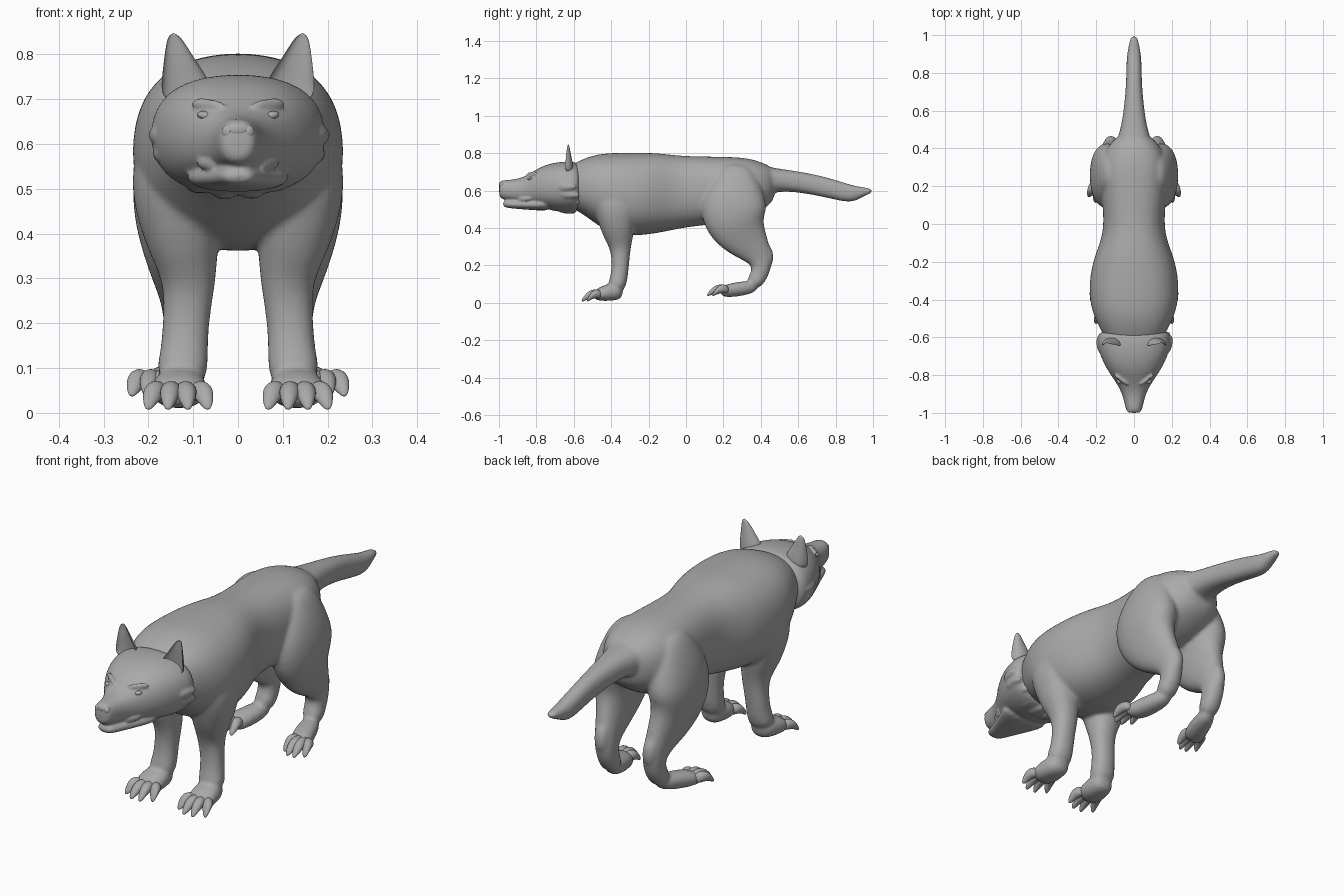
import bpy, bmesh, math, random
from mathutils import Vector

random.seed(4)
cube = bpy.data.objects.get("Cube")
if cube:
    bpy.data.objects.remove(cube)

grey = bpy.data.materials.new("fur grey")
grey.use_nodes = True
tone = (0.4, 0.4, 0.4, 1)
grey.diffuse_color = tone
grey.node_tree.nodes["Principled BSDF"].inputs["Base Color"].default_value = tone

X, Y, Z = Vector((1, 0, 0)), Vector((0, 1, 0)), Vector((0, 0, 1))
SIDES = {"left": 1, "right": -1}


def signed_power(value, power):
    return math.copysign(abs(value) ** power, value)


def loft(bm, rings, axis=None, side=1, sides=16, square=0.9, dent=1):
    """Skin a tube through rings of (x, y, z, half width, half depth)."""
    centres = [Vector((x * side, y, z)) for x, y, z, *radii in rings]
    loops = []
    for i, centre in enumerate(centres):
        ahead, behind = centres[min(i + 1, len(rings) - 1)], centres[max(i - 1, 0)]
        along = axis or (ahead - behind).normalized()
        across = (X - along * X.dot(along)).normalized()
        up = along.cross(across)
        width, depth = rings[i][-2:]
        loop = []
        for k in range(sides):
            angle = math.tau * k / sides
            u = signed_power(math.cos(angle), square) * width
            v = signed_power(math.sin(angle), square) * depth
            if v < 0:
                v *= dent
            loop.append(bm.verts.new(centre + (across * u + up * v) * 1.03))
        loops.append(loop)
    for lower, upper in zip(loops, loops[1:]):
        for k in range(sides):
            n = (k + 1) % sides
            bm.faces.new((lower[k], lower[n], upper[n], upper[k]))
    bm.faces.new(loops[0])
    bm.faces.new(loops[-1])


def spans(rows):
    """Turn (y, bottom, top, half width) rows into rings on the centre line."""
    return [(0, y, (low + top) / 2, w, (top - low) / 2) for y, low, top, w in rows]


def ridge(bm, centre, step, size, side):
    """Add a short spindle-shaped fold, thinner at both ends."""
    rings = []
    for f in (-1, 0, 1):
        spot = Vector(centre) + Vector(step) * f
        radius = size * (1 - abs(f) / 3)
        rings.append((*spot, radius, radius))
    loft(bm, rings, Y, side, sides=8)


def finish(name, bm, levels=2, voxel=0, smooth=0):
    bmesh.ops.recalc_face_normals(bm, faces=bm.faces)
    mesh = bpy.data.meshes.new(name)
    bm.to_mesh(mesh)
    bm.free()
    mesh.materials.append(grey)
    ob = bpy.data.objects.new(name, mesh)
    bpy.context.scene.collection.objects.link(ob)
    mesh.shade_smooth()
    rounding = ob.modifiers.new("round", "SUBSURF")
    rounding.levels = rounding.render_levels = levels
    if voxel:
        fuse = ob.modifiers.new("fuse", "REMESH")
        fuse.mode, fuse.voxel_size, fuse.use_smooth_shade = "VOXEL", voxel, True
        blend = ob.modifiers.new("blend", "SMOOTH")
        blend.factor, blend.iterations = 0.5, smooth
    return ob


def ball(name, centre, radii, tilt=0):
    bm = bmesh.new()
    bmesh.ops.create_icosphere(bm, subdivisions=2, radius=1)
    ob = finish(name, bm, levels=1)
    ob.location, ob.scale, ob.rotation_euler.y = centre, radii, tilt


# Body: torso, tail and four legs fused into one skin
body = bmesh.new()
torso = [
    (-.66, .53, .71, .12), (-.57, .49, .76, .17), (-.49, .43, .79, .21),
    (-.4, .37, .8, .235), (-.28, .36, .8, .232), (-.18, .37, .8, .21),
    (-.08, .39, .79, .17), (.02, .41, .78, .155), (.24, .43, .78, .18),
    (.35, .46, .77, .17), (.43, .51, .74, .125), (.48, .56, .71, .07)]
tail = [
    (.38, .58, .74, .11), (.47, .59, .72, .08), (.55, .6, .71, .06),
    (.73, .57, .68, .04), (.88, .53, .63, .04), (.93, .56, .62, .03), (1, .59, .61, .02)]
for part in (torso, tail):
    loft(body, spans(part), Y, square=.85)

front_leg = [
    (.12, -.38, .66, .07, .1), (.14, -.37, .54, .105, .13), (.13, -.37, .44, .095, .1),
    (.12, -.36, .36, .075, .08), (.107, -.35, .29, .057, .053), (.117, -.35, .2, .05, .044),
    (.12, -.36, .12, .053, .047), (.13, -.38, .07, .06, .046)]
hind_leg = [
    (.09, .27, .74, .05, .07), (.11, .27, .67, .08, .12), (.14, .25, .54, .095, .18),
    (.145, .26, .44, .09, .17), (.14, .3, .36, .067, .13), (.127, .37, .28, .05, .085),
    (.12, .41, .21, .044, .058), (.12, .39, .14, .043, .046), (.125, .35, .09, .045, .04)]
heel = [(.127, .39, .33, .03, .035), (.122, .44, .26, .034, .04), (.12, .42, .18, .03, .035)]
front_foot = [(.125, -.335, .06, .045, .04), (.13, -.4, .06, .06, .05), (.135, -.5, .04, .067, .03)]
hind_foot = [(.12, .39, .09, .04, .035), (.15, .26, .07, .05, .04), (.18, .18, .06, .055, .03)]
for side in SIDES.values():
    for part in (front_leg, hind_leg, heel):
        loft(body, part, side=side)
    for part in (front_foot, hind_foot):
        loft(body, part, -Y, side)
finish("body", body, voxel=.009, smooth=5)

# Toes with blunt claws, fanned from each foot: root, tip centre, spacing
paws = {
    "front": (Vector((.13, -.45, .045)), Vector((.134, -.56, .014)), .045),
    "hind": (Vector((.165, .23, .07)), Vector((.187, .11, .044)), .034)}
toe_profile = [(0, 0, .022), (.4, .018, .026), (.7, .016, .022), (1, -.005, .008)]
for place, (root, tip, spacing) in paws.items():
    for hand, side in SIDES.items():
        toes = bmesh.new()
        for k in (-1.5, -.5, .5, 1.5):
            end = tip + X * spacing * k + Y * (.03 if abs(k) > 1 else 0)
            start = root + X * (end.x - root.x) * .6
            loft(toes, [(*(start.lerp(end, f) + Z * lift), r, r) for f, lift, r in toe_profile],
                 -Y, side, sides=8, square=1)
        finish(f"{place}_{hand}_toes", toes)

# Head: skull, jaw, brows, lip folds and ruff fused together
head = bmesh.new()
skull = [
    (-1, .57, .645, .028), (-.985, .555, .655, .043), (-.93, .545, .657, .053),
    (-.88, .537, .667, .07), (-.83, .525, .693, .1), (-.77, .51, .73, .142),
    (-.7, .49, .75, .176), (-.63, .485, .755, .195), (-.58, .49, .75, .19), (-.565, .52, .72, .155)]
jaw = [(-.98, .513, .545, .034), (-.94, .505, .55, .045), (-.8, .495, .55, .1), (-.72, .49, .58, .135)]
for part in (skull, jaw):
    loft(head, spans(part), Y, square=.85)
for side in SIDES.values():
    ridge(head, (.067, -.825, .687), (.036, .03, .005), .017, side)
    ridge(head, (.068, -.86, .557), (.02, .04, .004), .017, side)
ruff_centre = Vector((0, -.7, .62))
for k in range(10):
    angle = math.pi * (1 + k / 9)
    out = X * math.cos(angle) * .185 + Z * math.sin(angle) * .13
    root, tip = ruff_centre + out * .75, ruff_centre + out * random.uniform(.97, 1.05)
    tip += Y * random.uniform(.11, .14)
    loft(head, [(*root, .05, .04), (*root.lerp(tip, .6), .04, .03), (*tip, .012, .01)], Y, sides=8)
finish("head", head, voxel=.006, smooth=2)

# Cupped ears, eyes and nose
ear_rings = [(.114, -.65, .69, .058, .05), (.117, -.65, .745, .053, .046),
             (.13, -.645, .785, .035, .03), (.145, -.635, .85, .012, .01)]
for hand, side in SIDES.items():
    ear = bmesh.new()
    loft(ear, ear_rings, Z, side, dent=-.6)
    finish(f"{hand}_ear", ear)
    ball(f"{hand}_eye", (.07 * side, -.832, .662), (.024, .016, .011), -.25 * side)
    ball(f"{hand}_nostril_wing", (.022 * side, -.985, .627), (.016, .014, .018))
ball("nose", (0, -.984, .632), (.034, .018, .02))
